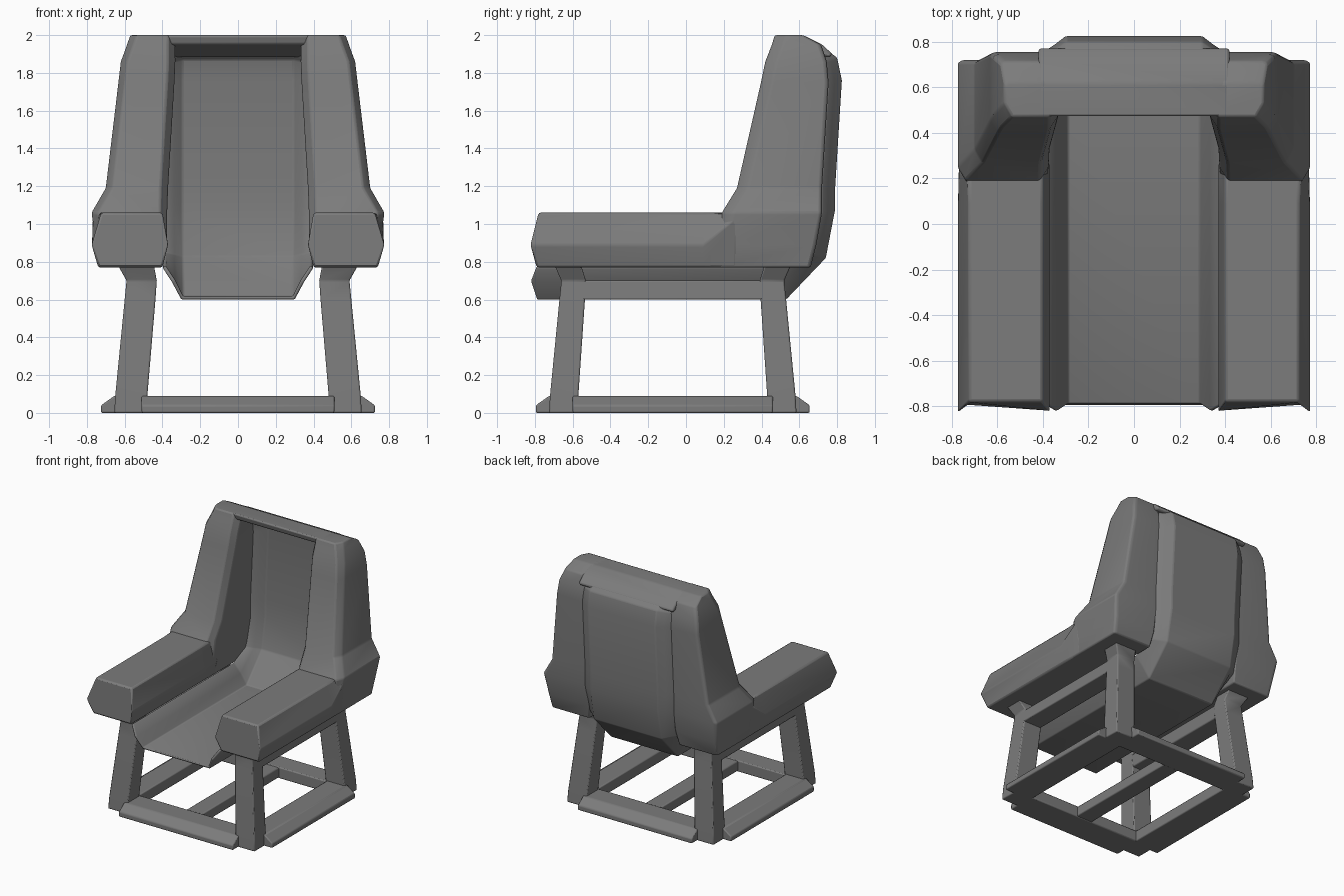
import bpy, bmesh, math
from mathutils import Vector

if "Cube" in bpy.data.objects:
    bpy.data.objects.remove(bpy.data.objects["Cube"])

GREY = (0.2, 0.2, 0.2, 1)
mat = bpy.data.materials.new("grey")
mat.use_nodes = True
mat.diffuse_color = GREY
mat.node_tree.nodes["Principled BSDF"].inputs["Base Color"].default_value = GREY


def loft(name, rings, closed=True, bevel=0.012, thickness=0):
    """Skin a list of point rings; closed rings also get end caps."""
    bm = bmesh.new()
    rows = [[bm.verts.new(p) for p in ring] for ring in rings]
    n = len(rows[0])
    for a, b in zip(rows, rows[1:]):
        for i in range(n if closed else n - 1):
            j = (i + 1) % n
            bm.faces.new((a[i], a[j], b[j], b[i]))
    if closed:
        bm.faces.new(rows[0])
        bm.faces.new(rows[-1])
    bmesh.ops.recalc_face_normals(bm, faces=bm.faces)
    if not closed:
        bm.normal_update()
        low = min(bm.faces, key=lambda f: f.calc_center_median().z)
        if low.normal.z > 0:
            bmesh.ops.reverse_faces(bm, faces=bm.faces)
    mesh = bpy.data.meshes.new(name)
    bm.to_mesh(mesh)
    bm.free()
    mesh.materials.append(mat)
    ob = bpy.data.objects.new(name, mesh)
    bpy.context.collection.objects.link(ob)
    if thickness:
        s = ob.modifiers.new("thickness", 'SOLIDIFY')
        s.thickness, s.offset = thickness, -1
    if bevel:
        b = ob.modifiers.new("soft edges", 'BEVEL')
        b.width, b.segments, b.limit_method = bevel, 2, 'ANGLE'
        b.angle_limit = math.radians(20)
    bpy.ops.object.select_all(action='DESELECT')
    ob.select_set(True)
    bpy.context.view_layer.objects.active = ob
    bpy.ops.object.shade_smooth_by_angle(angle=math.radians(35))
    return ob


def flip(rings, sx=1, sy=1, cy=0):
    """Mirror rings in x, and in y about the line y = cy."""
    return [[(sx * x, cy + sy * (y - cy), z) for x, y, z in r] for r in rings]


# Thin channel that makes the seat pan and the back panel
# each station: floor y, floor z, flange y, flange z
stations = [(-0.79, 0.60, -0.79, 0.77), (0.53, 0.60, 0.50, 0.77),
            (0.74, 0.82, 0.66, 0.84), (0.79, 1.08, 0.72, 1.06),
            (0.79, 1.20, 0.72, 1.20), (0.825, 1.76, 0.755, 1.75),
            (0.80, 1.88, 0.735, 1.86), (0.71, 1.95, 0.68, 1.92)]
pan = []
for k, (fy, fz, gy, gz) in enumerate(stations):
    floor, flange = Vector((fy, fz)), Vector((gy, gz))
    mid = floor.lerp(flange, 0.55)
    if k == 0:
        mid.x -= 0.03
    half = [(0.40, flange), (0.35, mid), (0.30, floor)]
    full = half + [(-x, p) for x, p in reversed(half)]
    pan.append([(x, p.x, p.y) for x, p in full])
loft("seat_and_back_panel", pan, closed=False, thickness=0.02, bevel=0.008)

# Top bar joining the two wings
bar = [(0.47, 2.0), (0.485, 1.95), (0.76, 1.88), (0.775, 1.90), (0.72, 1.95), (0.62, 2.0)]
loft("top_bar", [[(x, y, z) for y, z in bar] for x in (-0.42, 0.42)])


def arm_ring(ys, mid_z, mid_x):
    bottom, mid, top = ys
    return [(0.40, bottom, 0.77), (0.74, bottom, 0.77), (mid_x, mid, mid_z),
            (0.725, top, 1.06), (0.40, top, 1.06), (0.37, mid, 0.89)]


arm = [arm_ring((-0.79, -0.83, -0.78), 0.89, 0.775),
       arm_ring((0.09, 0.09, 0.09), 0.89, 0.775),
       arm_ring((0.27, 0.27, 0.27), 1.04, 0.77)]

# Wing sections: z, inner x, outer x, front y, back y
levels = [(0.77, 0.40, 0.74, 0.12, 0.66), (0.89, 0.375, 0.752, 0.16, 0.69),
          (1.06, 0.375, 0.775, 0.19, 0.72), (1.19, 0.37, 0.70, 0.27, 0.72),
          (1.75, 0.335, 0.633, 0.397, 0.755), (1.86, 0.33, 0.62, 0.42, 0.745),
          (1.95, 0.33, 0.587, 0.455, 0.715), (2.0, 0.33, 0.57, 0.47, 0.62)]
wing = [[(xi, yf + 0.06, z), (xi + 0.04, yf, z), (xo - 0.035, yf, z), (xo, yf + 0.06, z),
         (xo, yb - 0.01, z), (xo - 0.02, yb, z), (max(xi, 0.385), yb, z)]
        for z, xi, xo, yf, yb in levels]

# Legs: z, inner x, outer x, outer y, inner y
MID = -0.07
leg_levels = [(0.0, 0.48, 0.655, -0.725, -0.57), (0.09, 0.48, 0.65, -0.72, -0.57),
              (0.60, 0.437, 0.60, -0.67, -0.535), (0.70, 0.43, 0.59, -0.66, -0.53),
              (0.78, 0.445, 0.635, -0.695, -0.555)]
leg = [[(xi, yo, z), (xo, yo, z), (xo, yi, z), (xi, yi, z)]
       for z, xi, xo, yo, yi in leg_levels]


def base_section(inner, outer):
    return [(inner, 0), (inner, 0.09), (outer - 0.07, 0.09), (outer, 0.04), (outer, 0)]


side_rail = [[(x, y, z) for x, z in base_section(0.49, 0.725)] for y in (-0.60, 0.46)]
end_rail = [[(x, MID - d, z) for d, z in base_section(0.49, 0.725)] for x in (-0.51, 0.51)]
upper = [(0.44, 0.60), (0.60, 0.60), (0.59, 0.70), (0.43, 0.70)]
upper_rail = [[(x, y, z) for x, z in upper] for y in (-0.58, 0.44)]

# Mirrored parts
for side, sx in (("left", 1), ("right", -1)):
    loft(side + "_armrest", flip(arm, sx))
    loft(side + "_wing", flip(wing, sx))
    loft(side + "_upper_rail", flip(upper_rail, sx), bevel=0.008)
    loft(side + "_base_rail", flip(side_rail, sx), bevel=0.008)
    for end, sy in (("front", 1), ("back", -1)):
        loft(end + "_" + side + "_leg", flip(leg, sx, sy, MID), bevel=0.008)
for end, sy in (("front", 1), ("back", -1)):
    loft(end + "_base_rail", flip(end_rail, 1, sy, MID), bevel=0.008)

# Centre bar of the base
centre = [(-0.07, 0.005), (0.07, 0.005), (0.07, 0.085), (-0.07, 0.085)]
loft("centre_base_bar", [[(x, y, z) for x, z in centre] for y in (-0.60, 0.46)], bevel=0.008)
